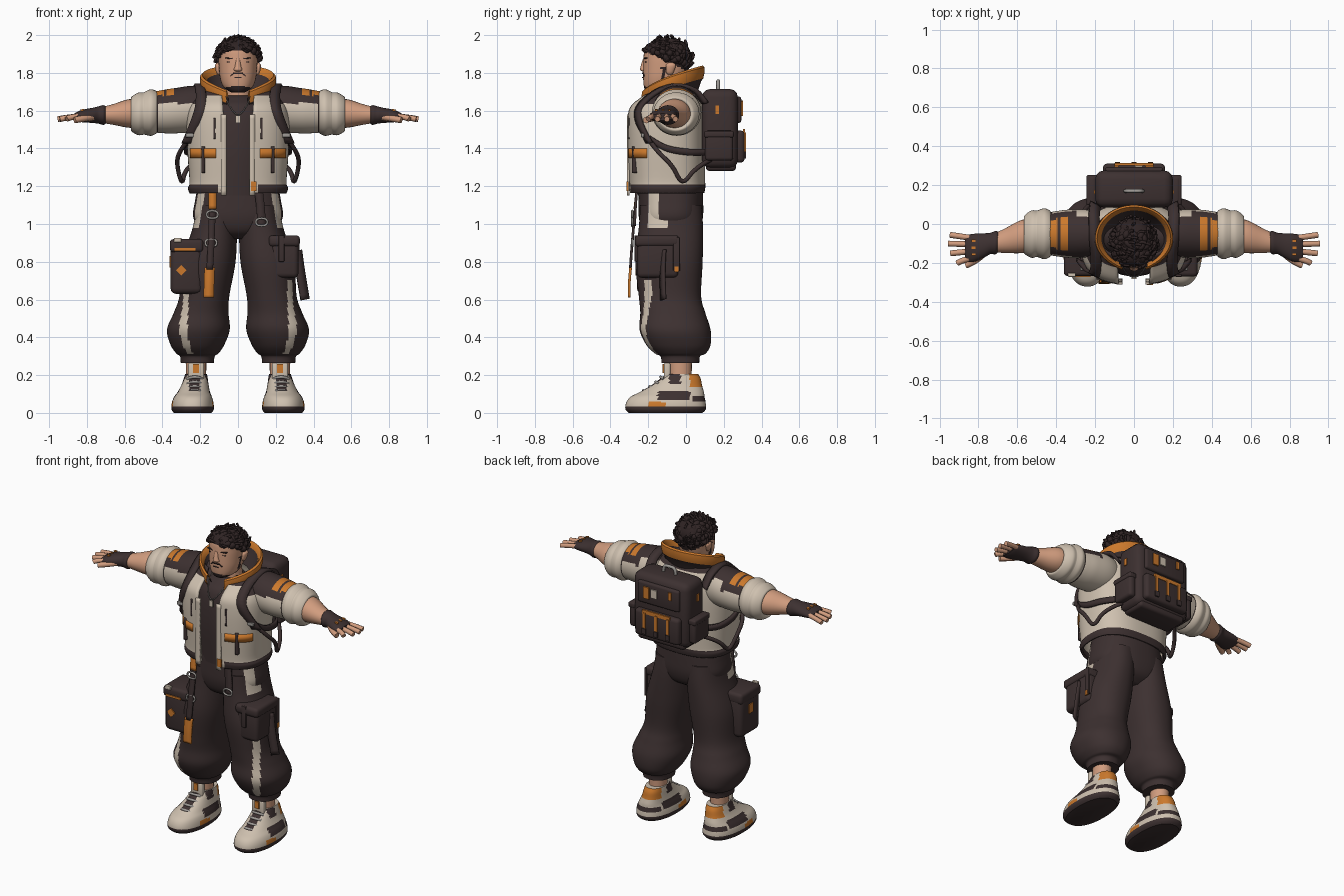
import bpy, bmesh, math, random
from mathutils import Vector, Matrix

if "Cube" in bpy.data.objects:
    bpy.data.objects.remove(bpy.data.objects["Cube"], do_unlink=True)
random.seed(4)

PALETTE = {"charcoal": (.046, .03, .03), "cream": (.62, .53, .43), "orange": (.6, .19, .025),
           "skin": (.64, .335, .21), "hair": (.028, .017, .017), "metal": (.34, .32, .3)}
MATS = {}
for label, rgb in PALETTE.items():
    mat = bpy.data.materials.new(label)
    mat.use_nodes = True
    mat.diffuse_color = (*rgb, 1)
    shader = mat.node_tree.nodes["Principled BSDF"]
    shader.inputs["Base Color"].default_value = (*rgb, 1)
    shader.inputs["Roughness"].default_value = .8
    MATS[label] = mat


def finish(name, bm, paint):
    """Turn a bmesh into an object; paint is a colour or a rule on face centres."""
    bmesh.ops.recalc_face_normals(bm, faces=bm.faces)
    mesh, used = bpy.data.meshes.new(name), []
    for face in bm.faces:
        colour = paint if isinstance(paint, str) else paint(face.calc_center_median())
        if colour not in used:
            used.append(colour)
            mesh.materials.append(MATS[colour])
        face.material_index = used.index(colour)
    bm.to_mesh(mesh)
    bm.free()
    mesh.shade_smooth()
    mesh.set_sharp_from_angle(angle=math.radians(42))
    obj = bpy.data.objects.new(name, mesh)
    bpy.context.collection.objects.link(obj)
    return obj


def smooth(points, steps):
    """Catmull-Rom interpolation of tuples."""
    out, last = [], len(points) - 1
    for i in range(last):
        quad = [points[max(0, min(last, i + k))] for k in (-1, 0, 1, 2)]
        for k in range(steps):
            t = k / steps
            out.append(tuple(b + .5 * t * (c - a + t * (2*a - 5*b + 4*c - d + t * (3*(b - c) + d - a)))
                             for a, b, c, d in zip(*quad)))
    return out + [tuple(points[-1])]


def skin_rows(name, rows, paint, closed=True):
    bm = bmesh.new()
    grid = [[bm.verts.new(p) for p in row] for row in rows]
    n = len(grid[0])
    for low, high in zip(grid, grid[1:]):
        for i in range(n if closed else n - 1):
            j = (i + 1) % n
            bm.faces.new((low[i], low[j], high[j], high[i]))
    if closed:
        bm.faces.new(grid[0])
        bm.faces.new(grid[-1])
    return finish(name, bm, paint)


def loft(name, rings, paint, n=40, power=2.0, steps=5, axis="z", side=1, open_front=False):
    """Rings are (along, centre u, centre v, radius u, radius v, front gap)."""
    rows = []
    for ring in smooth(rings, steps):
        t, u, v, ru, rv = ring[:5]
        start = math.asin(min(1, (ring[5] / ru) ** (power / 2))) if open_front else 0
        row = []
        for i in range(n):
            a = start + (2 * math.pi - 2 * start) * i / (n - 1 if open_front else n)
            s, c = math.sin(a), math.cos(a)
            pu = u + ru * math.copysign(abs(s) ** (2 / power), s)
            pv = v - rv * math.copysign(abs(c) ** (2 / power), c)
            row.append((t * side, pu, pv) if axis == "x" else (pu * side, pv, t))
        rows.append(row)
    return skin_rows(name, rows, paint, closed=not open_front)


def box(name, centre, size, colour, bevel=.0, turn=0):
    bm = bmesh.new()
    spot = Matrix.Translation(centre) @ Matrix.Rotation(turn, 4, "Y") @ Matrix.Diagonal((*size, 1))
    bmesh.ops.create_cube(bm, size=1, matrix=spot)
    if bevel:
        bmesh.ops.bevel(bm, geom=bm.edges[:], offset=bevel, segments=3, profile=.5, affect="EDGES")
    return finish(name, bm, colour)


def thicken(obj, amount):
    solid = obj.modifiers.new("thickness", "SOLIDIFY")
    solid.thickness, solid.offset = amount, 0


def ribbon(name, points, width, colour, axis=(1, 0, 0), thick=.009):
    half = Vector(axis).normalized() * width / 2
    rows = [(Vector(p) - half, Vector(p) + half) for p in smooth(points, 4)]
    thicken(skin_rows(name, rows, colour, closed=False), thick)


def tube(name, paths, radius, colour):
    data = bpy.data.curves.new(name, "CURVE")
    data.dimensions, data.bevel_depth, data.bevel_resolution = "3D", radius, 2
    data.use_fill_caps, data.resolution_u = True, 5
    for path in paths:
        spline = data.splines.new("NURBS")
        spline.points.add(len(path) - 1)
        for point, co in zip(spline.points, path):
            point.co = (*co, 1)
        spline.order_u, spline.use_endpoint_u = 3, True
    data.materials.append(MATS[colour])
    bpy.context.collection.objects.link(bpy.data.objects.new(name, data))


def on_jacket(x, z):
    return (x, -.108 - .2 * (1 - min(1, abs(x) / .262) ** 2.6) ** (1 / 2.6), z)


# Trousers: hips and two baggy legs
def hip_paint(c):
    return "cream" if abs(c.x) > .15 and .98 < c.z < 1.17 and -.2 < c.y < (-.09 if c.z < 1.02 else -.142) else "charcoal"


def leg_paint(c):
    angle = math.degrees(math.atan2(abs(c.x) - .2, -.06 - c.y))
    return "cream" if .31 < c.z < .7 and 21 < angle < 36 else hip_paint(c)


loft("hips", [(.92, 0, -.08, .09, .09), (.96, 0, -.08, .18, .145), (1.03, 0, -.08, .236, .169),
              (1.12, 0, -.08, .228, .171), (1.21, 0, -.08, .21, .168)], hip_paint, n=80, power=2.4)
for s, word in ((1, "left"), (-1, "right")):
    loft(word + "_trouser_leg",
         [(1.1, .108, -.08, .11, .162), (.98, .122, -.08, .118, .17), (.8, .155, -.09, .142, .178),
          (.62, .178, -.085, .132, .165), (.53, .195, -.07, .145, .172), (.44, .21, -.058, .166, .188),
          (.36, .215, -.04, .142, .17), (.315, .215, -.03, .112, .135), (.3, .215, -.03, .092, .105),
          (.265, .215, -.03, .088, .1)], leg_paint, n=80, power=2.2, steps=6, side=s)

    # Ankle and trainer
    loft(word + "_ankle", [(.13, .222, -.03, .052, .058), (.28, .222, -.03, .055, .062)], "skin", n=20, side=s)
    box(word + "_shoe_tongue", (s * .222, -.1, .215), (.085, .035, .1), "cream", .01)
    box(word + "_tongue_tab", (s * .222, -.12, .235), (.03, .009, .045), "orange")

    def shoe_paint(c):
        if c.z < .033 or c.y < -.1 and c.z > .115 and abs(abs(c.x) - .23) < .028:
            return "charcoal"
        if c.y > .02 and c.z > .14 or -.2 < c.y < -.12 and .033 < c.z < .062:
            return "orange"
        strip = -.15 < c.y < .02 and .07 < c.z < .115 or c.y > .03 and .06 < c.z < .09
        return "charcoal" if strip or -.09 < c.y < -.03 and c.z > .15 else "cream"

    loft(word + "_shoe",
         [(0, .24, -.108, .1, .195), (.02, .24, -.108, .112, .213), (.055, .24, -.106, .11, .21),
          (.085, .238, -.098, .1, .196), (.11, .234, -.075, .086, .17), (.145, .228, -.05, .073, .135),
          (.18, .224, -.03, .064, .108), (.205, .222, -.02, .058, .085)], shoe_paint, n=64, power=2.3, side=s)
    tube(word + "_laces", [[(s * .19, y + .025, z - .008), (s * .229, y - .01, z + .012), (s * .268, y + .025, z - .008)]
                           for y, z in ((-.232, .118), (-.2, .138), (-.168, .162), (-.142, .188))], .008, "metal")

# Shirt and open jacket
loft("shirt", [(1.15, 0, -.1, .19, .155), (1.4, 0, -.1, .2, .17), (1.6, 0, -.1, .18, .15),
               (1.66, 0, -.085, .11, .11), (1.68, 0, -.075, .08, .085)], "charcoal")


def yoke_height(c):
    return 1.695 if c.y > .01 else 1.63 if abs(c.x) > .19 else 1.675


def jacket_paint(c):
    hem = c.z < 1.215 and (abs(c.x) > .105 or c.y > 0)
    return "charcoal" if hem or c.z > yoke_height(c) else "cream"


jacket = loft("jacket", [(1.165, 0, -.1, .25, .19, .06), (1.19, 0, -.1, .258, .195, .06), (1.225, 0, -.1, .25, .195, .06),
                         (1.4, 0, -.105, .262, .2, .065), (1.55, 0, -.105, .265, .2, .075),
                         (1.62, 0, -.1, .25, .19, .08), (1.675, 0, -.075, .215, .15, .085), (1.72, 0, -.06, .17, .11, .1)],
              jacket_paint, n=72, power=2.6, open_front=True)
thicken(jacket, .014)

# Tall funnel collar with an orange rim, high at the back and narrowing to a low front
profile = [(.8, -.14), (.93, -.075), (.99, -.062), (1.035, -.03), (1.025, -.003), (.97, .006),
           (.9, -.008), (.86, -.03), (.78, -.07), (.6, -.13)]
collar = []
for scale, drop in profile:
    row = []
    for i in range(57):
        a = math.radians(-157 + 314 * i / 56)
        lift = 1.675 + .158 * ((1 + math.cos(a)) / 2) ** .55
        across = math.copysign(abs(math.sin(a)) ** (1.25 if math.cos(a) < 0 else 1), a)
        row.append((.195 * scale * across, -.075 + .168 * scale * math.cos(a), lift + drop))
    collar.append(row)
for word, rows, colour in (("collar_outside", collar[:3], "charcoal"), ("collar_rim", collar[2:8], "orange"),
                           ("collar_lining", collar[7:], "charcoal")):
    skin_rows(word, rows, colour, closed=False)


def sleeve_paint(c):
    if c.z > 1.68 and .335 < abs(c.x) < .44 and not .38 < abs(c.x) < .39:
        return "orange"
    return "charcoal" if c.z > (1.69 if c.y > .01 and abs(c.x) < .3 else 1.64) or abs(c.x) > .42 else "cream"


for s, word in ((1, "left"), (-1, "right")):
    # Sleeve, rolled cuff, forearm and gloved hand
    loft(word + "_sleeve", [(.1, -.06, 1.61, .09, .1), (.22, -.05, 1.61, .12, .122), (.33, -.05, 1.6, .124, .12),
                            (.4, -.05, 1.595, .116, .114), (.46, -.05, 1.592, .105, .105)],
         sleeve_paint, steps=9, axis="x", side=s, n=48)
    loft(word + "_rolled_cuff", [(.425, -.05, 1.592, .1, .1), (.432, -.05, 1.592, .118, .112), (.46, -.05, 1.59, .131, .123),
                                 (.49, -.05, 1.587, .122, .115), (.5, -.05, 1.585, .119, .112),
                                 (.525, -.052, 1.583, .122, .113), (.552, -.054, 1.582, .108, .1),
                                 (.567, -.055, 1.582, .088, .084), (.55, -.055, 1.582, .06, .06)], "cream", axis="x", side=s)
    loft(word + "_forearm", [(.5, -.055, 1.585, .085, .078), (.58, -.065, 1.585, .085, .075), (.66, -.085, 1.58, .064, .055),
                             (.73, -.1, 1.577, .045, .04)], "skin", n=28, axis="x", side=s)
    loft(word + "_glove", [(.7, -.092, 1.577, .052, .046), (.713, -.096, 1.577, .06, .052), (.738, -.1, 1.577, .055, .046),
                           (.77, -.11, 1.575, .062, .04), (.82, -.122, 1.572, .072, .034), (.85, -.125, 1.568, .07, .026),
                           (.868, -.125, 1.566, .062, .018)], "charcoal", n=28, axis="x", side=s)
    tube(word + "_fingers", [[(s * .84, -.122 + k * .036, 1.57), (s * .89, -.124 + k * .043, 1.567),
                              (s * (.955 - .012 * abs(k - .5) ** 2), -.126 + k * .05, 1.555)]
                             for k in (-1.5, -.5, .5, 1.4)], .015, "skin")
    tube(word + "_thumb", [[(s * .77, -.15, 1.565), (s * .81, -.19, 1.56), (s * .865, -.212, 1.55)]], .017, "skin")
    for k in (-1, 0, 1):
        box(word + "_knuckle_plate", (s * .825, -.122 + k * .035, 1.603), (.02, .012, .009), "orange", turn=s * .1)

    # Jacket trim
    ribbon(word + "_chest_tab", [on_jacket(s * x, 1.375) for x in (.115, .16, .2, .23, .246)], .05, "orange", (0, 0, 1), .018)
    ribbon(word + "_chest_strip", [on_jacket(s * .185, z) for z in (1.27, 1.33, 1.41)], .018, "charcoal", thick=.026)
    ribbon(word + "_pocket_zip", [on_jacket(s * .125, z) for z in (1.45, 1.5, 1.56)], .011, "charcoal", thick=.014)
    ribbon(word + "_front_edge", [on_jacket(s * .075, z) for z in (1.15, 1.3, 1.45, 1.58)], .03, "cream", thick=.014)

    # Pack straps
    ribbon(word + "_shoulder_strap", [(s * .2, .1, 1.64), (s * .205, .04, 1.71), (s * .205, -.07, 1.735),
                                      (s * .195, -.18, 1.685), (s * .2, -.25, 1.61), (s * .228, -.245, 1.53),
                                      (s * .27, -.195, 1.43)], .058, "charcoal", (1, .5 * s, 0), .018)
    tube(word + "_lower_strap", [[(s * .268, -.19, 1.44), (s * .315, -.15, 1.38), (s * .325, -.07, 1.31),
                                  (s * .295, -.02, 1.2), (s * .28, .05, 1.3), (s * .2, .13, 1.34)]], .012, "charcoal")
    ribbon(word + "_side_webbing", [(s * .265, -.19, 1.45), (s * .278, -.1, 1.4), (s * .262, .02, 1.38), (s * .2, .11, 1.38)],
           .035, "charcoal", (0, 0, 1), .016)
    box(word + "_strap_buckle", (s * .255, -.23, 1.47), (.045, .016, .022), "metal", .004)

    # Pack side pouches
    box(word + "_pack_pouch", (s * .215, .175, 1.415), (.05, .15, .16), "charcoal", .018)
    box(word + "_pouch_flap", (s * .217, .175, 1.475), (.054, .156, .035), "charcoal", .01)
    box(word + "_pack_side_tag", (s * .202, .165, 1.605), (.009, .02, .045), "orange")

# Backpack
box("backpack", (0, .18, 1.505), (.4, .19, .42), "charcoal", .045)
box("pack_base", (0, .185, 1.31), (.34, .16, .06), "charcoal", .02)
box("pack_lid_pocket", (0, .275, 1.605), (.3, .035, .14), "charcoal", .014)
box("pack_lower_pocket", (0, .28, 1.41), (.32, .06, .17), "charcoal", .02)
box("pack_webbing", (0, .307, 1.49), (.2, .012, .024), "orange")
for x in (-.085, 0, .085):
    box("pack_vertical_strap", (x, .312, 1.435), (.02, .009, .1), "orange")
    box("pack_strap_end", (x, .314, 1.365), (.028, .009, .035), "charcoal")
box("pack_orange_patch", (.08, .296, 1.61), (.04, .009, .075), "orange")
box("pack_cream_patch", (.025, .296, 1.615), (.04, .009, .055), "cream")
box("pack_small_tag", (-.09, .296, 1.63), (.02, .009, .05), "orange")
tube("pack_handle", [[(-.045, .17, 1.7), (-.045, .17, 1.755), (0, .17, 1.757), (.045, .17, 1.755), (.045, .17, 1.7)]], .01, "metal")


# Head, painted with hairline and jaw beard
def hairline(y):
    return 1.86 - .5 * (y + .1)


def head_paint(c):
    if c.z > hairline(c.y):
        return "hair"
    jaw = c.z < 1.728 - .9 * max(0, abs(c.x) - .03) ** 1.5 and c.y < -.09 or c.z < 1.83 and -.13 < c.y < -.108
    return "hair" if jaw else "skin"


loft("neck", [(1.62, 0, -.07, .08, .08), (1.7, 0, -.075, .068, .07), (1.8, 0, -.08, .065, .065)], "skin", n=28)
loft("head", [(1.695, 0, -.16, .03, .04), (1.705, 0, -.15, .052, .065), (1.73, 0, -.13, .08, .093),
              (1.775, 0, -.115, .095, .112), (1.83, 0, -.105, .101, .122), (1.88, 0, -.1, .103, .125),
              (1.925, 0, -.1, .1, .118), (1.96, 0, -.1, .075, .09), (1.975, 0, -.1, .03, .04)],
     head_paint, n=56, power=2.2, steps=6)
loft("nose", [(1.808, 0, -.222, .014, .01), (1.816, 0, -.223, .023, .02), (1.835, 0, -.223, .017, .017),
              (1.875, 0, -.22, .01, .008)], "skin", n=16)
box("mouth", (0, -.2275, 1.776), (.036, .01, .004), "hair")
box("moustache", (0, -.2285, 1.798), (.052, .01, .006), "hair")
for s, word in ((1, "left"), (-1, "right")):
    box(word + "_moustache_end", (s * .032, -.222, 1.79), (.02, .01, .006), "hair", 0, s * .7)
    box(word + "_brow", (s * .046, -.213, 1.877), (.046, .018, .006), "hair", .002, s * -.1)
    box(word + "_eye", (s * .044, -.211, 1.857), (.028, .014, .004), "hair")
    loft(word + "_ear", [(1.79, .1, -.085, .006, .01), (1.805, .104, -.085, .012, .02), (1.84, .108, -.08, .014, .026),
                         (1.855, .104, -.08, .006, .012)], "skin", n=16, side=s)

# Curly hair: packed locks with loose ringlets
locks, ringlets = bmesh.new(), []
for k in range(360):
    d = Vector((random.gauss(0, 1), random.gauss(0, 1), random.gauss(0, 1))).normalized()
    p = Vector((d.x * .1, -.1 + d.y * .116, 1.878 + d.z * .092))
    if p.z < hairline(p.y) + .01:
        continue
    spin = Matrix.Rotation(random.uniform(0, 6), 4, d)
    shape = Matrix.Diagonal((1.4, .8, .9, 1))
    bmesh.ops.create_icosphere(locks, subdivisions=2, radius=random.uniform(.014, .026),
                               matrix=Matrix.Translation(p) @ spin @ shape)
    if k % 4 == 0:
        u = d.orthogonal().normalized()
        w = (u + d * .8).normalized()
        v = d.cross(u)
        size = random.uniform(.018, .027)
        ringlets.append([p + d * .012 + size * (w * math.cos(a) + v * math.sin(a)) for a in range(6)])
finish("hair_locks", locks, "hair")
tube("hair_ringlets", ringlets, .007, "hair")

# Necklace
tube("necklace", [[(-.07, -.2, 1.68), (-.04, -.262, 1.61), (0, -.276, 1.57), (.04, -.262, 1.61), (.07, -.2, 1.68)]], .003, "metal")
box("pendant", (0, -.278, 1.555), (.026, .009, .04), "cream")

# Thigh bag on the right leg
box("thigh_bag", (-.272, -.16, .77), (.17, .2, .28), "charcoal", .03)
box("thigh_bag_flap", (-.272, -.163, .885), (.178, .21, .07), "charcoal", .02)
box("thigh_bag_trim", (-.28, -.269, .865), (.11, .009, .014), "orange")
box("thigh_bag_badge", (-.3, -.262, .755), (.04, .009, .04), "orange", 0, math.pi / 4)
box("thigh_bag_side_tag", (-.358, -.16, .8), (.009, .045, .06), "orange")
box("thigh_bag_label", (-.32, -.262, .915), (.04, .02, .024), "cream", .004)

# Cargo pocket and loose strap on the left leg
box("cargo_pocket", (.245, -.15, .815), (.15, .22, .2), "charcoal", .025)
box("cargo_flap", (.245, -.152, .91), (.165, .236, .06), "charcoal", .02)
box("cargo_tab", (.23, -.265, .87), (.03, .014, .14), "charcoal", .004)
box("cargo_side_tab", (.318, -.05, .84), (.016, .035, .18), "charcoal", .004)
box("cargo_side_tag", (.325, -.05, .76), (.009, .02, .03), "orange")
ribbon("loose_strap", [(.315, -.12, .86), (.33, -.125, .75), (.355, -.12, .6)], .05, "charcoal", (1, .5, .2), .012)

# Hanging belt straps
ribbon("belt_strap_top", [(-.135, -.262, 1.17), (-.135, -.272, 1.08)], .04, "orange", thick=.012)
ribbon("belt_strap_middle", [(-.135, -.268, 1.09), (-.142, -.285, .9), (-.15, -.295, .76)], .035, "charcoal", thick=.014)
ribbon("belt_strap_end", [(-.15, -.293, .77), (-.153, -.3, .69), (-.155, -.3, .61)], .055, "orange", thick=.014)
for x, z in ((-.136, 1.05), (-.143, .9), (.125, 1.01)):
    tube("strap_ring", [[(x + u * .03, -.285, z + v * .02) for u, v in ((0, 1), (1, 1), (1, -1), (-1, -1), (-1, 1), (0, 1))]],
         .006, "metal")
ribbon("left_belt_strap", [(.11, -.262, 1.17), (.12, -.268, 1.08), (.125, -.272, .99)], .045, "charcoal", thick=.014)
box("left_hem_badge", (.083, -.31, 1.2), (.03, .009, .05), "orange")
